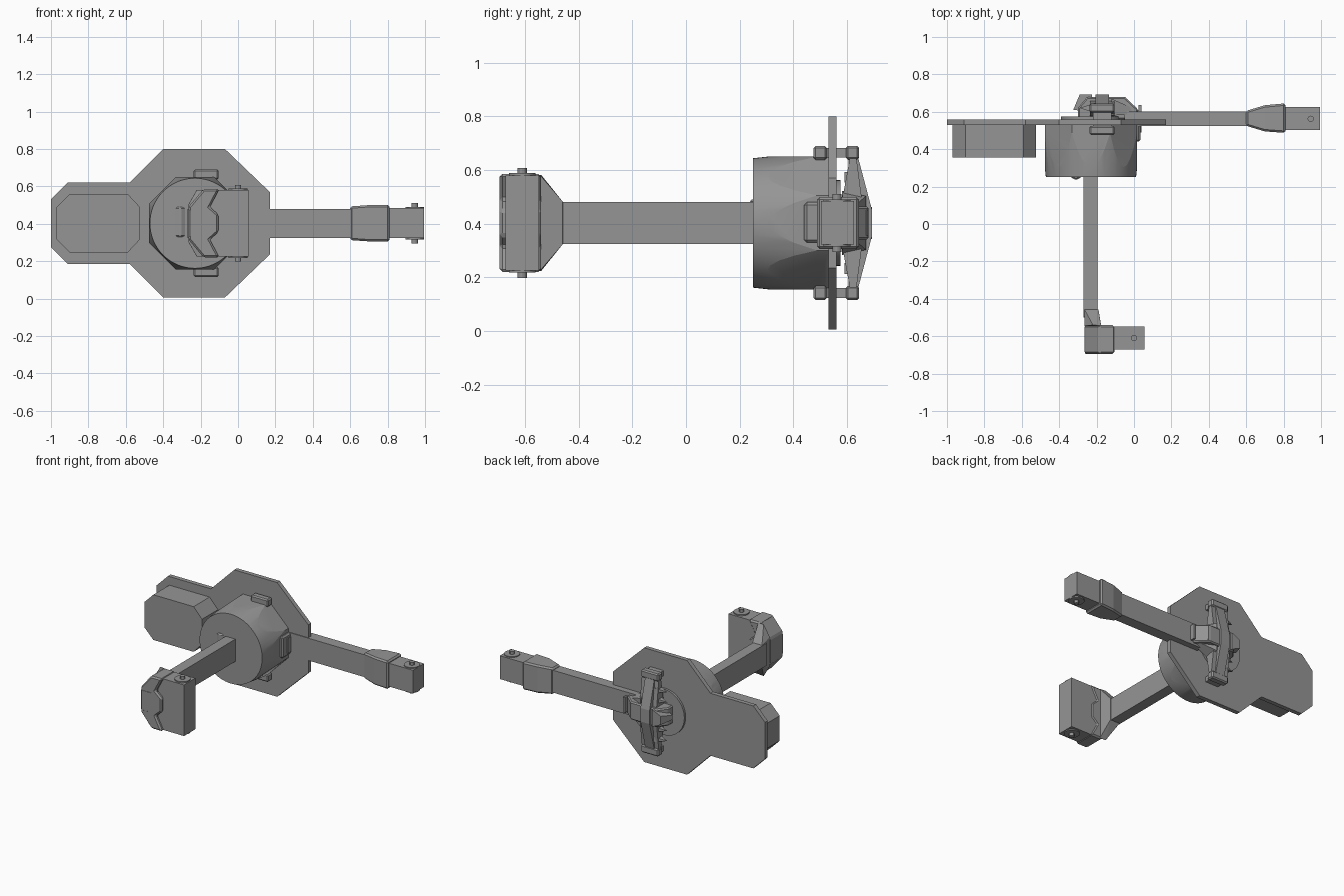
import bpy, bmesh, math
from mathutils import Vector, Matrix

if "Cube" in bpy.data.objects:
    bpy.data.objects.remove(bpy.data.objects["Cube"], do_unlink=True)

grey = bpy.data.materials.new("matte grey")
grey.use_nodes = True
colour = (0.3, 0.3, 0.3, 1)
grey.diffuse_color = colour
grey.node_tree.nodes["Principled BSDF"].inputs["Base Color"].default_value = colour


def finish(name, bm, bevel=0):
    bmesh.ops.recalc_face_normals(bm, faces=bm.faces)
    mesh = bpy.data.meshes.new(name)
    bm.to_mesh(mesh)
    bm.free()
    mesh.materials.append(grey)
    ob = bpy.data.objects.new(name, mesh)
    bpy.context.collection.objects.link(ob)
    if bevel:
        mod = ob.modifiers.new("bevel", "BEVEL")
        mod.width, mod.segments = bevel, 1
    return ob


def smooth(ob):
    bpy.ops.object.select_all(action="DESELECT")
    ob.select_set(True)
    bpy.context.view_layer.objects.active = ob
    bpy.ops.object.shade_smooth_by_angle(angle=math.radians(30))


def prism(name, pts, axis, lo, hi, bevel=0):
    """Extrude a flat outline along the given axis."""
    place = {"x": lambda a, b, c: (c, a, b), "y": lambda a, b, c: (a, c, b),
             "z": lambda a, b, c: (a, b, c)}[axis]
    bm = bmesh.new()
    face = bm.faces.new([bm.verts.new(place(a, b, lo)) for a, b in pts])
    out = bmesh.ops.extrude_face_region(bm, geom=[face])
    shift = Vector(place(0, 0, hi - lo))
    for v in out["geom"]:
        if isinstance(v, bmesh.types.BMVert):
            v.co += shift
    return finish(name, bm, bevel)


def box(name, x, y, z, bevel=0):
    return prism(name, [(x[0], y[0]), (x[1], y[0]), (x[1], y[1]), (x[0], y[1])], "z", *z, bevel)


def cylinder(name, centre, r1, r2, depth, axis="z", segments=32):
    bm = bmesh.new()
    rot = Matrix.Rotation(math.radians(-90), 4, "X") if axis == "y" else Matrix()
    bmesh.ops.create_cone(bm, cap_ends=True, segments=segments, radius1=r1, radius2=r2,
                          depth=depth, matrix=Matrix.Translation(centre) @ rot)
    ob = finish(name, bm)
    smooth(ob)
    return ob


def hull(name, pts, bevel=0):
    bm = bmesh.new()
    for p in pts:
        bm.verts.new(p)
    bmesh.ops.convex_hull(bm, input=bm.verts)
    bmesh.ops.dissolve_limit(bm, angle_limit=0.01, verts=bm.verts, edges=bm.edges)
    return finish(name, bm, bevel)


def mirror_z(pts):
    """Complete an upper half outline about the centre height."""
    return pts + [(a, 2 * MID - b) for a, b in reversed(pts)]


MID, CX = 0.403, -0.23

# Mounting plate and side block
prism("mounting_plate", mirror_z([(-1, .53), (-.91, .62), (-.58, .62), (-.4, .8),
                                  (-.07, .8), (.17, .57)]), "y", .53, .56)
prism("side_block", mirror_z([(-.97, .49), (-.9, .56), (-.59, .56), (-.525, .49)]), "y", .355, .53)

# Drum: octagon rounded toward its front
drum = cylinder("drum", (CX, .39, MID), .241, .272, .28, "y", 64)
apothem = .247
corner = apothem / math.cos(math.pi / 8)
octagon = [(CX + corner * math.cos((i + .5) * math.pi / 4),
            MID + corner * math.sin((i + .5) * math.pi / 4)) for i in range(8)]
cutter = prism("drum_cutter", octagon, "y", .2, .6)
cutter.hide_render = True
cut = drum.modifiers.new("facets", "BOOLEAN")
cut.operation, cut.object, cut.solver = "INTERSECT", cutter, "EXACT"
bpy.context.view_layer.objects.active = drum
bpy.ops.object.modifier_apply(modifier="facets")
bpy.data.objects.remove(cutter, do_unlink=True)
smooth(drum)
box("drum_side_socket", (0, .035), (.44, .54), (.33, .48), .01)
hull("drum_front_tab", [(x, y, z) for z in (.33, .49)
                        for x, y in ((-.34, .25), (-.31, .235), (-.265, .26), (-.3, .28))], .008)

# Back disc
cylinder("back_disc", (CX, .567, MID), .16, .16, .016, "y", 40)

# Back clamp: tapered spine, hub and jaws
prism("clamp_spine", mirror_z([(.605, .66), (.64, .65), (.693, .45)]), "x", -.205, -.135)
prism("clamp_hub", [(-.3, .56), (-.3, .62), (-.25, .68), (-.05, .68), (.02, .615), (.03, .56)],
      "z", .34, .465, .008)
box("clamp_hub_cap", (-.15, -.04), (.635, .678), (.35, .456), .006)
hull("clamp_point", [(x, y, MID + s * h) for s in (-1, 1)
                     for x, y, h in ((-.325, .61, .015), (-.29, .693, .03), (-.225, .693, .06),
                                     (-.22, .6, .06))])
for s, label in ((1, "upper"), (-1, "lower")):
    z = sorted((MID + s * .235, MID + s * .287))
    box(label + "_clamp_jaw", (-.22, -.12), (.48, .64), [z[0] + .008, z[1] - .008])
    for y in ((.475, .525), (.595, .645)):
        box(label + "_jaw_end", (-.237, -.103), y, z, .008)
    for x in (-.22, -.12):
        hull(label + "_clamp_brace", [(x + dx, y, MID + s * h) for dx in (-.015, .015)
                                      for y, h in ((.575, .05), (.66, .05), (.61, .24), (.635, .24))])
    for h in (.1, .17):
        hull(label + "_clamp_tooth", [(x, y, MID + s * (h + d)) for x, y, d in
                                      ((-.29, .62, 0), (-.2, .59, .02), (-.2, .59, -.02),
                                       (-.2, .65, .02), (-.2, .65, -.02))])
    hull(label + "_hub_fin", [(x, y, MID + s * h) for x, y, h in
                              ((.06, .59, .03), (-.12, .58, .12), (-.12, .67, .1),
                               (-.12, .58, .04), (-.12, .67, .03))])
box("arm_collar", (.025, .04), (.49, .635), (.35, .456))

# Side arm, cuff and tip
box("side_arm", (-.05, .62), (.525, .602), (.325, .48))
hull("side_cuff", [(x, y, MID + s * h) for s in (-1, 1)
                   for x, ys, h in ((.6, (.525, .605), .09), (.7, (.495, .635), .097),
                                    (.81, (.487, .645), .097)) for y in ys], .01)
box("side_tip", (.8, .995), (.502, .625), (.323, .485))
# Front arm
box("front_arm", (-.27, -.195), (-.5, .3), (.325, .48))

# Front cuff: tapered root and notched cover
hull("front_cuff_root", [(x, y, MID + s * h) for s in (-1, 1)
                         for x, y, h in ((-.265, -.458, .078), (-.19, -.458, .078),
                                         (-.265, -.545, .1), (-.175, -.545, .18),
                                         (-.265, -.54, .1), (-.22, -.54, .18))], .008)
prism("front_cuff_cover", mirror_z([(-.1, .585), (-.185, .585), (-.265, .49)][::-1]
                                   + [(-.1, .575), (-.15, .49), (-.105, .45)][1:]),
      "y", -.694, -.54, .01)
box("front_cuff_end_plate", (-.262, -.17), (-.695, -.68), (.33, .475), .005)
box("front_tip", (-.19, .055), (-.672, -.547), (.225, .58))

# Pivot discs and pins on both tips
for label, x, y, half in (("side", .945, .562, .081), ("front", 0, -.61, .178)):
    for s in (-1, 1):
        cylinder(label + "_pivot_disc", (x, y, MID + s * half), .05, .05, .014)
        cylinder(label + "_pivot_pin", (x, y, MID + s * (half + .012)), .017, .017, .03, segments=12)
